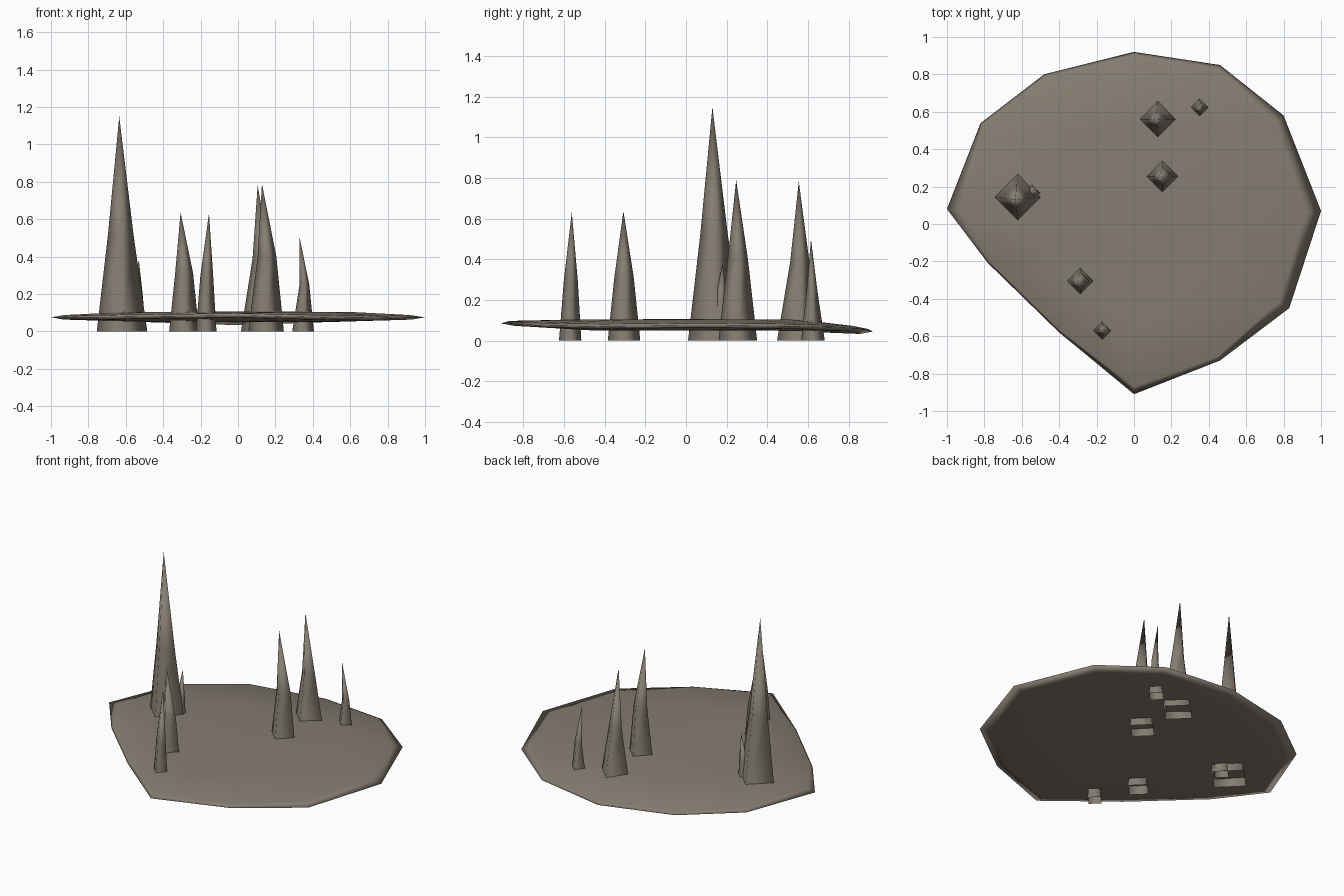
import bpy, math

if "Cube" in bpy.data.objects:
    bpy.data.objects.remove(bpy.data.objects["Cube"])

stone = bpy.data.materials.new("grey brown stone")
stone.diffuse_color = (0.235, 0.205, 0.165, 1)
stone.use_nodes = True
stone.node_tree.nodes["Principled BSDF"].inputs["Base Color"].default_value = stone.diffuse_color


def make(name, verts, faces):
    mesh = bpy.data.meshes.new(name)
    mesh.from_pydata(verts, [], faces)
    mesh.materials.append(stone)
    mesh.shade_smooth()
    obj = bpy.data.objects.new(name, mesh)
    bpy.context.collection.objects.link(obj)
    return obj


def bridge(a, b, n):
    """Quads between two rings that start at vertex a and b."""
    return [(a + i, a + (i + 1) % n, b + (i + 1) % n, b + i) for i in range(n)]


# Rock slab: outline of x, y, z, and how far the top edge is drawn in
outline = [(1, .07, .075, .92), (.80, .58, .07, .94), (.46, .85, .06, .97),
           (0, .92, .045, .975), (-.48, .80, .06, .975), (-.82, .54, .07, .97),
           (-1, .08, .075, .93), (-.78, -.21, .075, .98), (-.40, -.58, .08, .98),
           (0, -.91, .085, .955), (.46, -.73, .075, .97), (.83, -.45, .07, .93)]
n = len(outline)
verts = [(0, 0, .106)]
verts += [(x * .6, y * .6, .104) for x, y, z, s in outline]
verts += [(x * s, y * s, z + .012) for x, y, z, s in outline]
verts += [(x, y, z) for x, y, z, s in outline]
verts += [(x * .93, y * .93, z - .012) for x, y, z, s in outline]
verts += [(x * .5, y * .5, .05) for x, y, z, s in outline]
verts.append((0, 0, .05))
faces = [(0, 1 + i, 1 + (i + 1) % n) for i in range(n)]
for k in range(4):
    faces += bridge(1 + (k + 1) * n, 1 + k * n, n)
last = 1 + 4 * n
faces += [(last + (i + 1) % n, last + i, last + n) for i in range(n)]
make("rock_slab", verts, faces)


# Stalagmites: four-sided, open below, bent at a middle ring
def stalagmite(name, base, mid, tip):
    verts = []
    for x, y, z, r in (base, mid):
        verts += [(x + r * math.cos(a * math.pi / 2), y + r * math.sin(a * math.pi / 2), z)
                  for a in range(4)]
    verts.append(tip)
    faces = bridge(0, 4, 4) + [(4 + i, 4 + (i + 1) % 4, 8) for i in range(4)]
    make(name, verts, faces)


stalagmite("tall_spike", (-.62, .145, 0, .135), (-.627, .138, .52, .068), (-.635, .13, 1.15))
stalagmite("side_spike", (-.55, .16, 0, .058), (-.54, .172, .2, .03), (-.53, .18, .38))
stalagmite("front_left_spike", (-.288, -.305, 0, .08), (-.288, -.305, .31, .048), (-.307, -.308, .637))
stalagmite("front_spike", (-.17, -.57, 0, .055), (-.167, -.567, .3, .034), (-.155, -.562, .632))
stalagmite("middle_spike", (.15, .255, 0, .095), (.155, .255, .4, .05), (.128, .247, .79))
stalagmite("back_spike", (.128, .56, 0, .112), (.125, .56, .39, .047), (.105, .555, .783))
stalagmite("small_back_spike", (.348, .625, 0, .058), (.355, .62, .25, .026), (.33, .615, .5))
